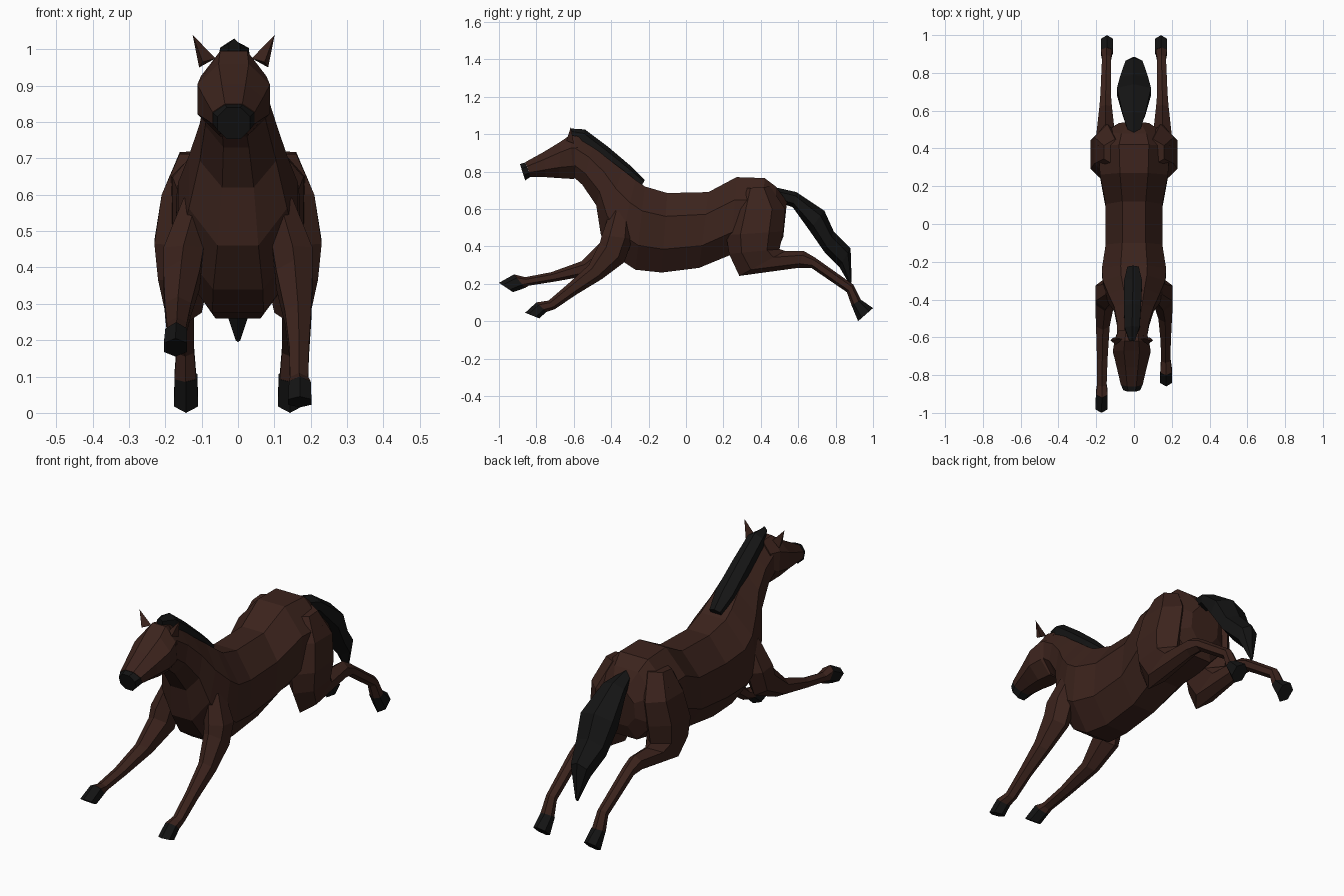
import bpy, bmesh, math
from mathutils import Vector


def material(name, rgb):
    m = bpy.data.materials.new(name)
    m.diffuse_color = (*rgb, 1)
    return m


COAT = material("coat", (0.045, 0.017, 0.012))
DARK = material("dark_hair", (0.007, 0.007, 0.007))


def finish(name, bm, mat):
    bmesh.ops.recalc_face_normals(bm, faces=bm.faces)
    me = bpy.data.meshes.new(name)
    bm.to_mesh(me)
    bm.free()
    me.materials.append(mat)
    ob = bpy.data.objects.new(name, me)
    bpy.context.collection.objects.link(ob)
    return ob


def loft(name, mat, stations, n=8, side=1):
    """Skin rings; station = (y, z) one edge, (y, z) other edge, half width, x centre."""
    angles = [math.tau * (i + 0.5) / n for i in range(n)]
    cmax = max(math.cos(a) for a in angles)
    smax = max(math.sin(a) for a in angles)
    bm = bmesh.new()
    rings = []
    for (y0, z0), (y1, z1), w, x in stations:
        ring = []
        for a in angles:
            c, s = math.cos(a) / cmax, math.sin(a) / smax
            ring.append(bm.verts.new((side * (x + w * c),
                                      (y0 + y1) / 2 + s * (y0 - y1) / 2,
                                      (z0 + z1) / 2 + s * (z0 - z1) / 2)))
        rings.append(ring)
    for a, b in zip(rings, rings[1:]):
        for i in range(n):
            j = (i + 1) % n
            bm.faces.new((a[i], a[j], b[j], b[i]))
    bm.faces.new(rings[0])
    bm.faces.new(rings[-1])
    return finish(name, bm, mat)


# Torso and neck
loft("body", COAT, [
    ((0.54, 0.64), (0.52, 0.45), 0.08, 0),
    ((0.48, 0.72), (0.49, 0.38), 0.16, 0),
    ((0.42, 0.765), (0.40, 0.37), 0.19, 0),
    ((0.27, 0.77), (0.24, 0.355), 0.18, 0),
    ((0.12, 0.69), (0.07, 0.285), 0.15, 0),
    ((-0.10, 0.685), (-0.13, 0.26), 0.15, 0),
    ((-0.22, 0.72), (-0.27, 0.275), 0.17, 0),
    ((-0.27, 0.755), (-0.37, 0.34), 0.165, 0),
    ((-0.34, 0.81), (-0.455, 0.46), 0.135, 0),
    ((-0.42, 0.87), (-0.48, 0.62), 0.105, 0),
    ((-0.50, 0.935), (-0.555, 0.73), 0.085, -0.005),
    ((-0.59, 0.99), (-0.60, 0.77), 0.08, -0.01)])

# Head and muzzle
HX = -0.012
loft("head", COAT, [
    ((-0.56, 0.985), (-0.57, 0.79), 0.07, HX),
    ((-0.62, 0.995), (-0.60, 0.76), 0.09, HX),
    ((-0.67, 0.96), (-0.68, 0.765), 0.10, HX),
    ((-0.76, 0.905), (-0.75, 0.77), 0.08, HX),
    ((-0.86, 0.85), (-0.83, 0.772), 0.058, HX)])
loft("muzzle", DARK, [
    ((-0.86, 0.848), (-0.83, 0.772), 0.057, HX),
    ((-0.888, 0.84), (-0.86, 0.753), 0.045, HX)])

# Ears
for side, label in ((1, "right"), (-1, "left")):
    bm = bmesh.new()
    base = [bm.verts.new(p) for p in (
        (HX + side * 0.05, -0.61, 0.975), (HX + side * 0.085, -0.64, 0.965),
        (HX + side * 0.095, -0.60, 0.95))]
    tip = bm.verts.new((HX + side * 0.113, -0.615, 1.04))
    bm.faces.new(base)
    for i in range(3):
        bm.faces.new((base[i], base[(i + 1) % 3], tip))
    finish(label + "_ear", bm, COAT)

# Mane
loft("mane", DARK, [
    ((-0.62, 1.03), (-0.61, 0.97), 0.015, -0.01),
    ((-0.54, 1.025), (-0.56, 0.94), 0.04, -0.01),
    ((-0.42, 0.935), (-0.46, 0.86), 0.045, -0.008),
    ((-0.29, 0.825), (-0.33, 0.77), 0.048, -0.005),
    ((-0.22, 0.755), (-0.24, 0.72), 0.03, -0.005)], n=6)

# Tail
loft("tail", DARK, [
    ((0.48, 0.715), (0.51, 0.63), 0.03, 0),
    ((0.59, 0.69), (0.57, 0.61), 0.06, 0),
    ((0.74, 0.59), (0.66, 0.485), 0.09, 0),
    ((0.79, 0.48), (0.74, 0.37), 0.075, 0),
    ((0.88, 0.39), (0.82, 0.29), 0.045, 0),
    ((0.886, 0.21), (0.875, 0.195), 0.006, 0)], n=6)

# Hind legs, mirrored
for side, label in ((1, "right"), (-1, "left")):
    loft(label + "_hind_leg", COAT, [
        ((0.31, 0.71), (0.45, 0.72), 0.06, 0.10),
        ((0.25, 0.60), (0.53, 0.60), 0.07, 0.14),
        ((0.215, 0.46), (0.52, 0.48), 0.08, 0.15),
        ((0.23, 0.36), (0.50, 0.385), 0.07, 0.15),
        ((0.285, 0.242), (0.53, 0.375), 0.05, 0.15),
        ((0.60, 0.285), (0.63, 0.375), 0.033, 0.15),
        ((0.67, 0.285), (0.69, 0.34), 0.028, 0.15),
        ((0.86, 0.155), (0.895, 0.195), 0.024, 0.145),
        ((0.885, 0.085), (0.935, 0.115), 0.03, 0.145)], n=6, side=side)
    loft(label + "_hind_hoof", DARK, [
        ((0.885, 0.085), (0.935, 0.115), 0.031, 0.143),
        ((0.92, 0.0), (1.0, 0.07), 0.033, 0.143)], n=6, side=side)

# Front legs: shared shoulder, different reach
SHOULDER = [((-0.40, 0.60), (-0.29, 0.56), 0.04, 0.11),
            ((-0.45, 0.46), (-0.285, 0.44), 0.055, 0.15),
            ((-0.46, 0.42), (-0.33, 0.315), 0.05, 0.155)]
REACH = {
    "right": (1, [((-0.52, 0.30), (-0.45, 0.225), 0.036, 0.165),
                  ((-0.63, 0.20), (-0.59, 0.14), 0.027, 0.168),
                  ((-0.735, 0.11), (-0.70, 0.065), 0.025, 0.168),
                  ((-0.80, 0.10), (-0.745, 0.05), 0.03, 0.17)],
              ((-0.86, 0.045), (-0.785, 0.015), 0.032, 0.17)),
    "left": (-1, [((-0.56, 0.32), (-0.49, 0.25), 0.036, 0.165),
                  ((-0.72, 0.262), (-0.70, 0.212), 0.028, 0.168),
                  ((-0.86, 0.235), (-0.84, 0.19), 0.025, 0.17),
                  ((-0.92, 0.25), (-0.86, 0.178), 0.03, 0.17)],
             ((-1.0, 0.205), (-0.925, 0.155), 0.032, 0.172)),
}
for label, (side, leg, sole) in REACH.items():
    loft(label + "_front_leg", COAT, SHOULDER + leg, n=6, side=side)
    loft(label + "_front_hoof", DARK, [leg[-1], sole], n=6, side=side)
